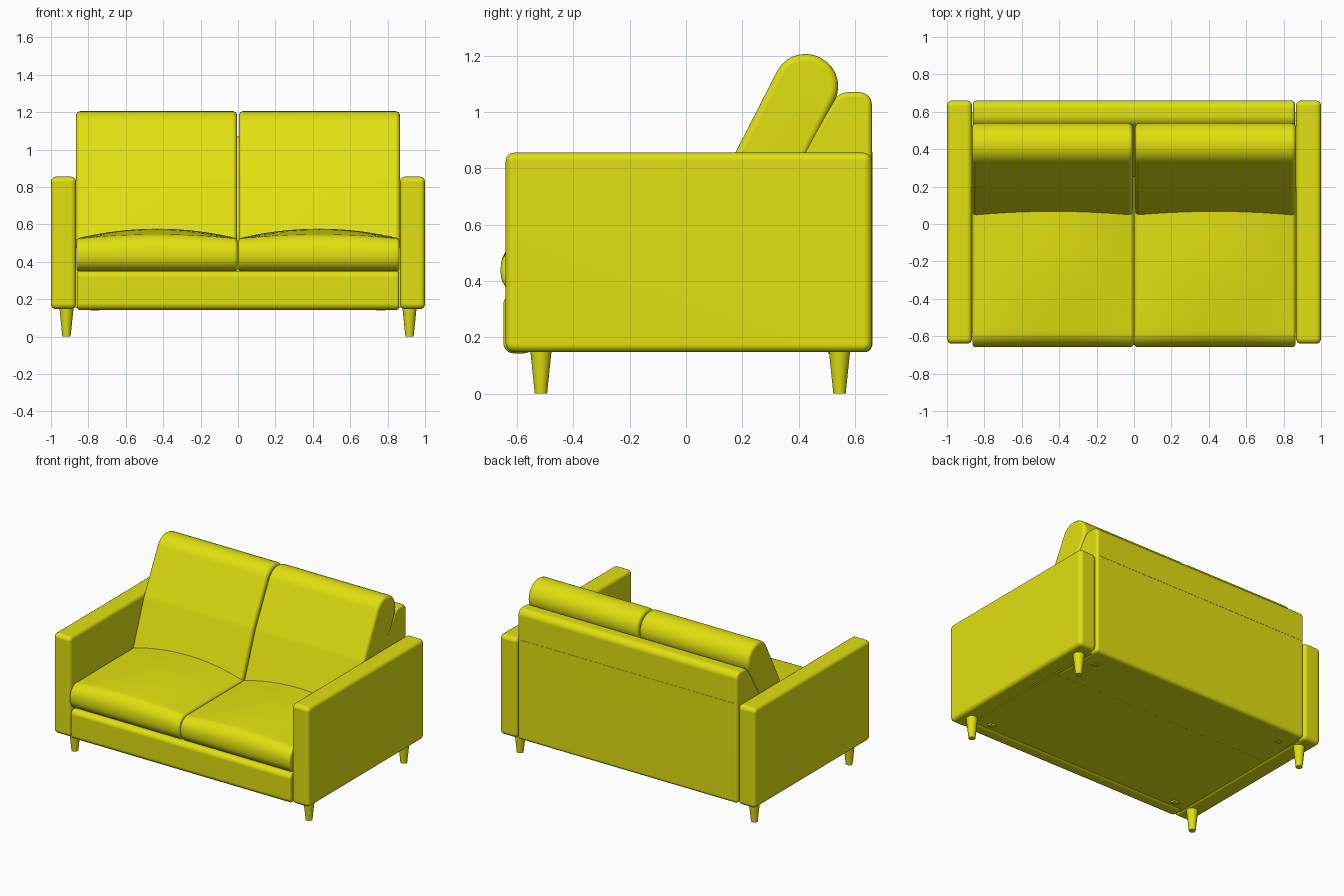
import bpy, bmesh, math
from mathutils import Vector

if "Cube" in bpy.data.objects:
    bpy.data.objects.remove(bpy.data.objects["Cube"])

yellow = bpy.data.materials.new("yellow upholstery")
yellow.diffuse_color = (0.75, 0.75, 0.005, 1)
yellow.use_nodes = True
yellow.node_tree.nodes["Principled BSDF"].inputs["Base Color"].default_value = yellow.diffuse_color


def finish(bm, name):
    bmesh.ops.recalc_face_normals(bm, faces=bm.faces[:])
    me = bpy.data.meshes.new(name)
    bm.to_mesh(me)
    bm.free()
    me.materials.append(yellow)
    ob = bpy.data.objects.new(name, me)
    bpy.context.collection.objects.link(ob)
    bpy.ops.object.select_all(action='DESELECT')
    ob.select_set(True)
    bpy.context.view_layer.objects.active = ob
    bpy.ops.object.shade_smooth_by_angle(angle=math.radians(40))
    mod = ob.modifiers.new("even shading", 'WEIGHTED_NORMAL')
    mod.keep_sharp = True
    return ob


def rounded(corners, n=7):
    """Closed (y, z) outline from corners given as (y, z, radius)."""
    out = []
    for i, (y, z, r) in enumerate(corners):
        p = Vector((y, z))
        if r == 0:
            out.append(p)
            continue
        a = (Vector(corners[i - 1][:2]) - p).normalized()
        b = (Vector(corners[(i + 1) % len(corners)][:2]) - p).normalized()
        half = math.acos(max(-1, min(1, a.dot(b)))) / 2
        c = p + (a + b).normalized() * (r / math.sin(half))
        s, e = p + a * (r / math.tan(half)) - c, p + b * (r / math.tan(half)) - c
        a0 = math.atan2(s.y, s.x)
        turn = (math.atan2(e.y, e.x) - a0 + math.pi) % (2 * math.pi) - math.pi
        for k in range(n + 1):
            t = a0 + turn * k / n
            out.append(c + r * Vector((math.cos(t), math.sin(t))))
    return out


def prism(name, corners, x0, x1, bevel, shape=None):
    """Side outline extruded across x, with rounded end edges."""
    bm = bmesh.new()
    pts = rounded(corners)
    rings = [[bm.verts.new((x, p.x, p.y)) for p in pts] for x in (x0, x1)]
    caps = [bm.faces.new(r) for r in rings]
    n = len(pts)
    for i in range(n):
        j = (i + 1) % n
        bm.faces.new((rings[0][i], rings[0][j], rings[1][j], rings[1][i]))
    bmesh.ops.recalc_face_normals(bm, faces=bm.faces[:])
    if bevel:
        edges = list({e for f in caps for e in f.edges})
        bmesh.ops.bevel(bm, geom=edges, offset=bevel, segments=4,
                        profile=0.5, affect='EDGES')
    if shape:  # slice into a grid, then puff it
        ys = [p.x for p in pts]
        for axis, lo, hi in ((0, min(x0, x1), max(x0, x1)), (1, min(ys), max(ys))):
            no = Vector((axis == 0, axis == 1, 0))
            for k in range(1, 16):
                co = no * (lo + (hi - lo) * k / 16)
                bmesh.ops.bisect_plane(bm, geom=bm.verts[:] + bm.edges[:] + bm.faces[:],
                                       plane_co=co, plane_no=no)
        for v in bm.verts:
            v.co = shape(v.co)
    return finish(bm, name)


def box(y0, y1, z0, z1, r):
    return [(y0, z0, r), (y1, z0, r), (y1, z1, r), (y0, z1, r)]


def crown(co):
    """Raise the middle of a seat cushion's top."""
    u = (abs(co.x) - 0.432) / 0.43
    depth = max(0, min(1, (co.y + 0.66) / 0.55))
    up = max(0, min(1, (co.z - 0.435) / 0.085))
    lift = max(0, 1 - u * u) * (0.012 + 0.04 * math.sin(depth * math.pi / 2))
    return Vector((co.x, co.y, co.z + lift * up))


for s, side in ((-1, "left"), (1, "right")):
    # Armrest
    prism(side + "_arm", box(-0.64, 0.66, 0.147, 0.855, 0.03), s * 0.866, s * 1.0, 0.027)
    # Seat cushion
    prism(side + "_seat_cushion",
          [(-0.658, 0.35, 0.078), (0.3, 0.35, 0.03), (0.3, 0.525, 0.03), (-0.658, 0.525, 0.08)],
          s * 0.002, s * 0.864, 0.018, crown)
    # Leaning back cushion
    prism(side + "_back_cushion",
          [(0.03, 0.48, 0.03), (0.228, 0.45, 0.04), (0.5795, 1.1405, 0.113),
           (0.3745, 1.2445, 0.113), (0.17, 0.845, 0.3)],
          s * 0.005, s * 0.866, 0.025)
    # Tapered legs and small glides under the frame
    for y, pos in ((-0.515, "front"), (0.545, "back")):
        bm = bmesh.new()
        bmesh.ops.create_cone(bm, cap_ends=True, segments=24, radius1=0.022,
                              radius2=0.038, depth=0.155)
        bmesh.ops.translate(bm, verts=bm.verts[:], vec=(s * 0.917, y, 0.0775))
        finish(bm, side + "_" + pos + "_leg")
        py = -0.5 if y < 0 else 0.52
        prism(side + "_" + pos + "_glide", box(py - 0.015, py + 0.015, 0.14, 0.17, 0),
              s * 0.74, s * 0.785, 0)

# Front rail and underside panel
prism("front_rail", box(-0.648, -0.54, 0.143, 0.352, 0.035), -0.862, 0.862, 0.015)
prism("underside_panel", box(-0.58, 0.6, 0.152, 0.36, 0), -0.87, 0.87, 0)

# Wedge-shaped backrest
prism("backrest",
      [(0.25, 0.147, 0.02), (0.66, 0.147, 0.025), (0.66, 1.07, 0.045),
       (0.545, 1.07, 0.06), (0.402, 0.855, 0), (0.25, 0.55, 0.02)],
      -0.86, 0.86, 0.018)

# Seams on the rear panel
prism("rear_vertical_seam", box(0.65, 0.6615, 0.17, 0.855, 0), -0.004, 0.004, 0)
prism("rear_horizontal_seam", box(0.65, 0.6615, 0.853, 0.857, 0), -0.84, 0.84, 0)
